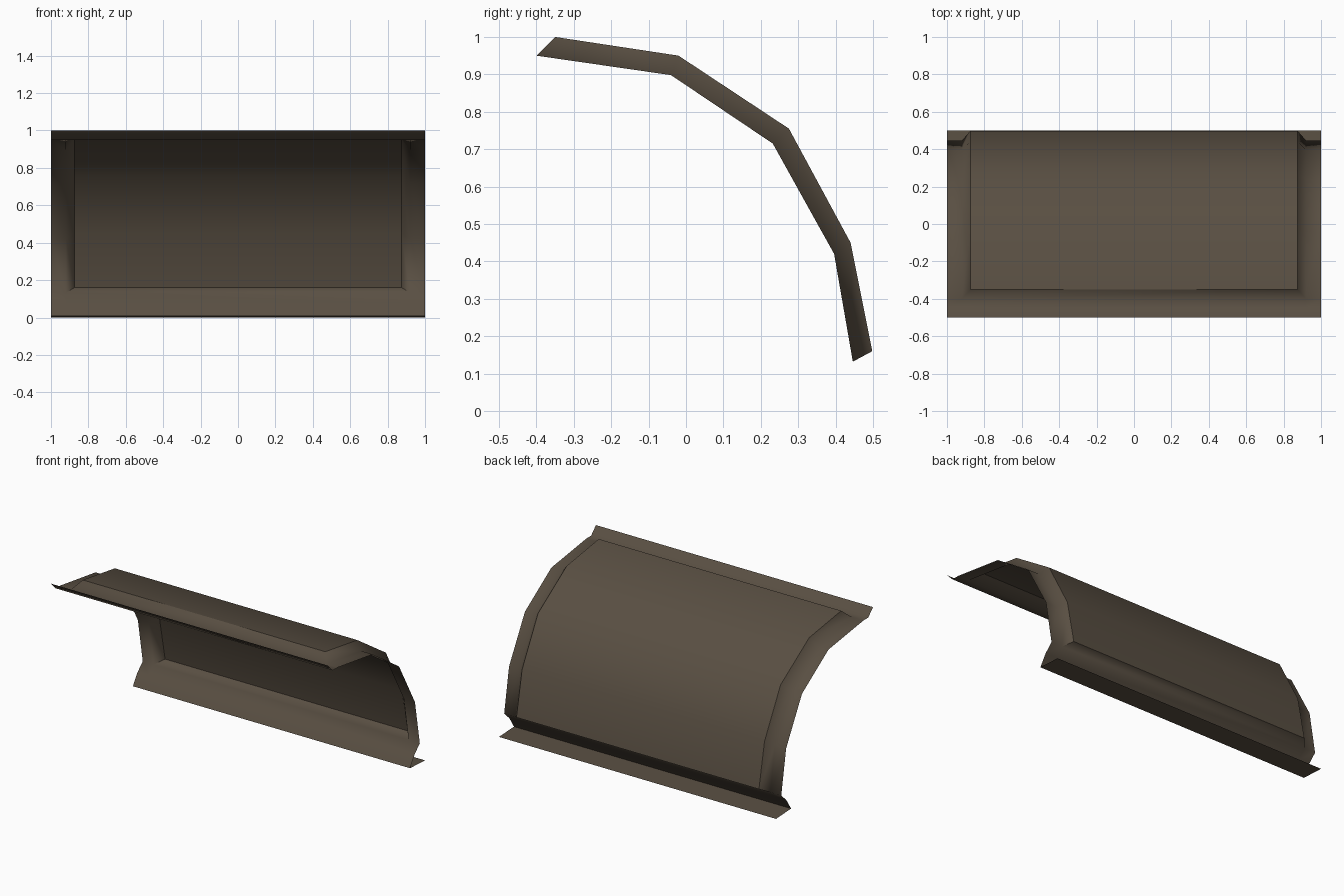
import bpy, math

if "Cube" in bpy.data.objects:
    bpy.data.objects.remove(bpy.data.objects["Cube"])

# One dull brown for the whole sheet
brown = bpy.data.materials.new("dark_brown_metal")
brown.diffuse_color = (0.1, 0.078, 0.055, 1)
brown.use_nodes = True
brown.node_tree.nodes["Principled BSDF"].inputs["Base Color"].default_value = brown.diffuse_color

# Profiles as (y, z), running from the top front edge round to the bottom
OUTER = [(-0.35, 1.0), (-0.02, 0.95), (0.275, 0.755), (0.44, 0.45), (0.498, 0.16)]
INNER = [(-0.40, 0.95), (-0.04, 0.898), (0.232, 0.715), (0.396, 0.42), (0.446, 0.132)]
TOP_LIP = [(-0.5, 1.0), (-0.45, 0.95), INNER[0]]
BOTTOM_LIP = [INNER[-1], (0.392, 0.08), (0.345, 0.008), (0.5, 0.0)]
XP, XB, XE = 0.875, 0.92, 1.0   # panel edge, foot of bevel, outer edge


class Sheet:
    """Collects quads with shared vertices and turns them into an object."""
    def __init__(self):
        self.ids, self.faces = {}, []

    def quad(self, *pts):
        self.faces.append([self.ids.setdefault(p, len(self.ids)) for p in pts])

    def strip(self, xa, prof_a, xb, prof_b):
        """Surface between two profiles standing at xa < xb."""
        for i in range(len(prof_a) - 1):
            a, b = prof_a[i:i + 2], prof_b[i:i + 2]
            self.quad((xa, *a[0]), (xb, *b[0]), (xb, *b[1]), (xa, *a[1]))

    def finish(self, name):
        mesh = bpy.data.meshes.new(name)
        mesh.from_pydata(list(self.ids), [], self.faces)
        mesh.materials.append(brown)
        ob = bpy.data.objects.new(name, mesh)
        bpy.context.collection.objects.link(ob)
        bpy.ops.object.select_all(action='DESELECT')
        ob.select_set(True)
        bpy.context.view_layer.objects.active = ob
        bpy.ops.object.shade_smooth_by_angle(angle=math.radians(75))
        return ob


# Raised curved panel
panel = Sheet()
panel.strip(-XP, OUTER, XP, OUTER)
panel.finish("curved_panel")

# Rim: bevels around the panel, side flanges, top and bottom lips
rim = Sheet()
rim.strip(-XE, INNER, -XB, INNER)
rim.strip(-XB, INNER, -XP, OUTER)
rim.strip(XP, OUTER, XB, INNER)
rim.strip(XB, INNER, XE, INNER)
for xa, xb in ((-XE, -XB), (-XB, XB), (XB, XE)):
    rim.strip(xa, TOP_LIP, xb, TOP_LIP)
    rim.strip(xa, BOTTOM_LIP, xb, BOTTOM_LIP)
i, o = INNER[0], OUTER[0]
rim.quad((-XB, *i), (XB, *i), (XP, *o), (-XP, *o))
i, o = INNER[-1], OUTER[-1]
rim.quad((-XP, *o), (XP, *o), (XB, *i), (-XB, *i))
rim.finish("rim_frame")
